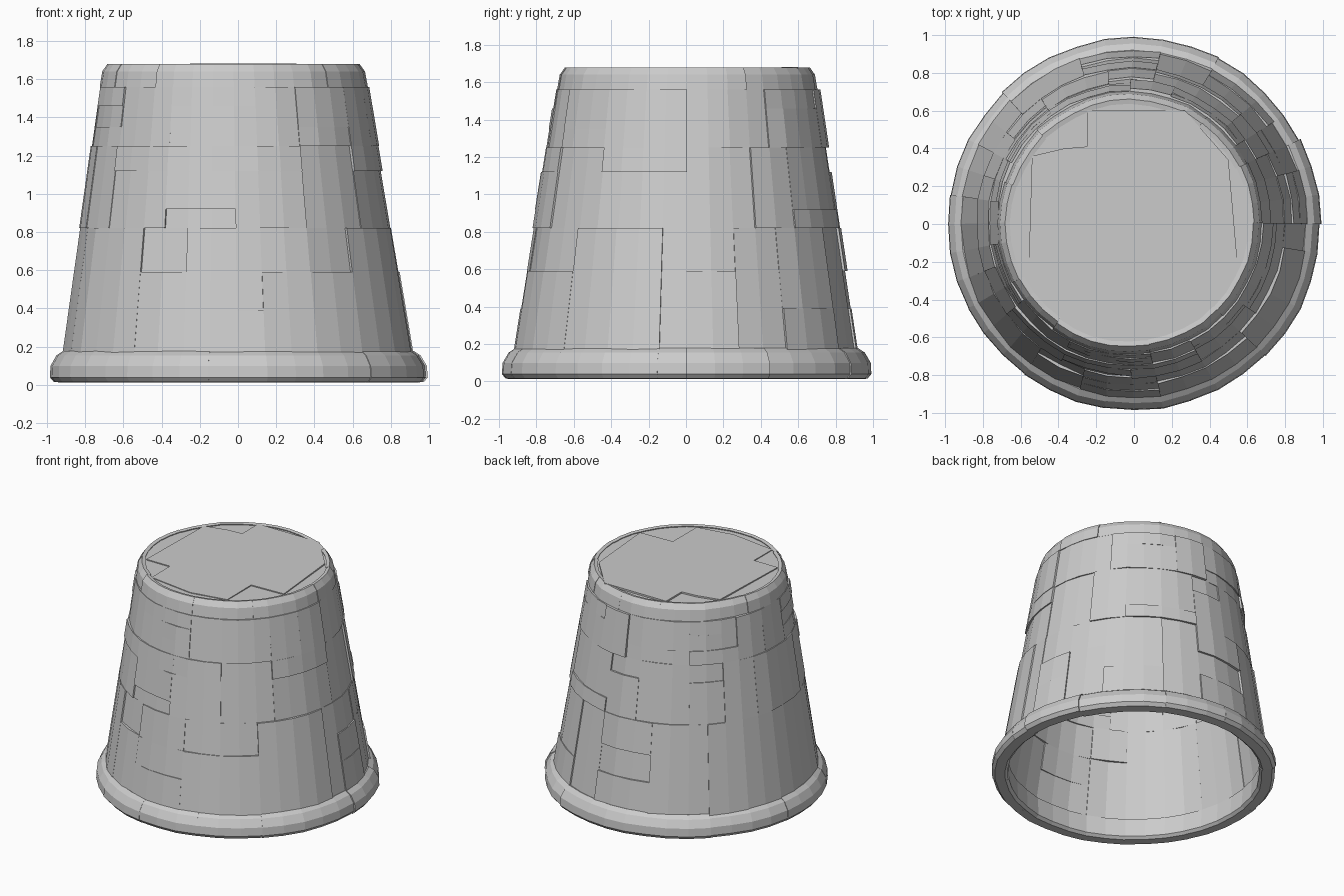
import bpy, bmesh, math, random
from mathutils import Vector

if "Cube" in bpy.data.objects:
    bpy.data.objects.remove(bpy.data.objects["Cube"])

random.seed(4)
N = 40                      # facets around
STEP = 2 * math.pi / N


def finish(bm, name):
    bmesh.ops.recalc_face_normals(bm, faces=bm.faces)
    me = bpy.data.meshes.new(name)
    bm.to_mesh(me)
    bm.free()
    ob = bpy.data.objects.new(name, me)
    bpy.context.collection.objects.link(ob)
    return ob


def place(r, a, z):
    # the body leans very slightly as it rises
    return Vector((r * math.cos(a) - 0.014 * z, r * math.sin(a) + 0.004 * z, z))


def sector(bm, prof, i0, i1, off=0.0, jit=0.004):
    """Sweep a closed (r, z) profile between two facet indices."""
    rings = []
    for i in range(i0, i1 + 1):
        j = random.uniform(-jit, jit)
        rings.append([bm.verts.new(place(r + off + j, i * STEP, z)) for r, z in prof])
    n = len(prof)
    for a, b in zip(rings, rings[1:]):
        for k in range(n):
            bm.faces.new((a[k], a[(k + 1) % n], b[(k + 1) % n], b[k]))
    bm.faces.new(rings[0])
    bm.faces.new(rings[-1][::-1])


def spans(lo, hi):
    """Split the circle into random runs of facets."""
    i, out = 0, []
    while i < N:
        w = min(random.randint(lo, hi), N - i)
        out.append((i, i + w))
        i += w
    return out


def wall_r(z):
    return 0.915 - 0.155 * (z - 0.18)


def slab(z0, z1, t=0.026):
    return [(wall_r(z0), z0), (wall_r(z1), z1), (wall_r(z1) - t, z1), (wall_r(z0) - t, z0)]


# Foot rim: rounded blocks
bm = bmesh.new()
rim = [(0.875, 0.03), (0.895, 0.012), (0.965, 0.015), (0.986, 0.04), (0.982, 0.10),
       (0.95, 0.155), (0.915, 0.178), (0.882, 0.17)]
for a, b in spans(3, 5):
    sector(bm, rim, a, b, random.uniform(-0.007, 0.006))
finish(bm, "foot_rim")

# Wall tiers: tall staves mixed with stacked bricks
tiers = [("lower_wall", 0.16, 0.82, [0.39, 0.59]),
         ("middle_wall", 0.82, 1.25, [0.92, 1.12]),
         ("upper_wall", 1.25, 1.56, [1.35, 1.46])]
for name, z0, z1, cuts in tiers:
    bm = bmesh.new()
    for a, b in spans(2, 4):
        rows = [z0, z1]
        if random.random() < 0.5:
            rows = [z0] + sorted(random.sample(cuts, random.randint(1, 2))) + [z1]
        for lo, hi in zip(rows, rows[1:]):
            sector(bm, slab(lo, hi), a, b, random.uniform(-0.010, 0.008))
    finish(bm, name)

# Top band with a worn, chamfered edge
bm = bmesh.new()
band = [(0.697, 1.56), (0.683, 1.64), (0.655, 1.68), (0.63, 1.675), (0.66, 1.56)]
for a, b in spans(3, 5):
    sector(bm, band, a, b, random.uniform(-0.006, 0.004))
finish(bm, "top_band")

# Closed top disc, thin plate
bm = bmesh.new()
lower = [bm.verts.new(place(0.65, i * STEP, 1.645)) for i in range(N)]
upper = [bm.verts.new(place(0.65, i * STEP, 1.668)) for i in range(N)]
bm.faces.new(lower)
bm.faces.new(upper)
for i in range(N):
    k = (i + 1) % N
    bm.faces.new((lower[i], lower[k], upper[k], upper[i]))
finish(bm, "top_disc")

# Irregular flagstone on the top
pts = [(-.25, .60), (.27, .60), (.50, .34), (.55, -.23), (.28, -.24), (.28, -.53), (0, -.58),
       (-.36, -.53), (-.36, -.31), (-.56, -.31), (-.54, .36), (-.37, .40), (-.25, .41)]
bm = bmesh.new()
f = bm.faces.new([bm.verts.new((x, y, 1.664)) for x, y in pts])
up = bmesh.ops.extrude_face_region(bm, geom=[f])["geom"]
for v in up:
    if isinstance(v, bmesh.types.BMVert):
        v.co.z = 1.677 + 0.006 * v.co.y
finish(bm, "top_flagstone")
